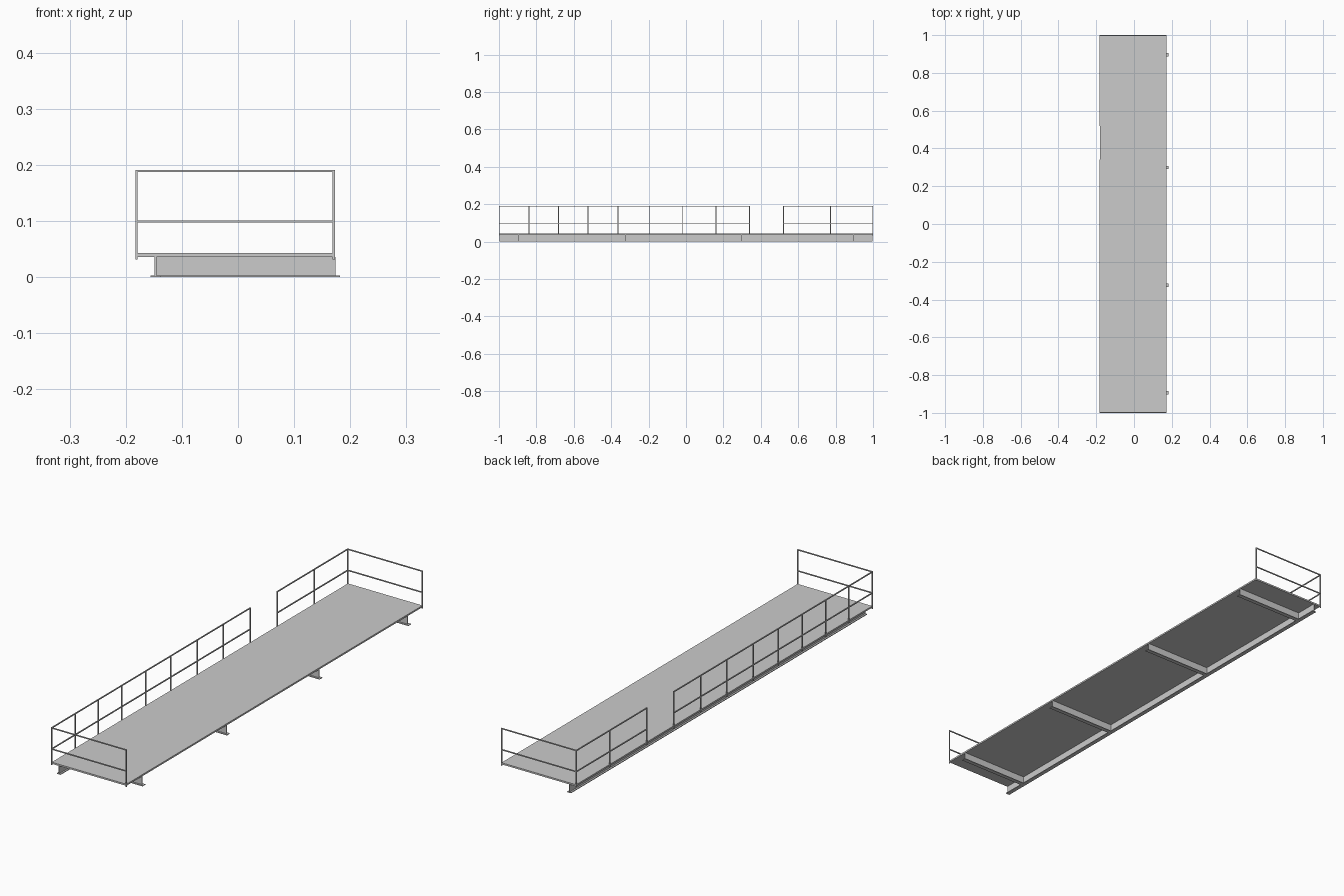
import bpy, bmesh

if "Cube" in bpy.data.objects:
    bpy.data.objects.remove(bpy.data.objects["Cube"])


def boxes(name, spans):
    """One object made of boxes, each given as (x0, x1, y0, y1, z0, z1)."""
    bm = bmesh.new()
    for x0, x1, y0, y1, z0, z1 in spans:
        vs = bmesh.ops.create_cube(bm, size=1)["verts"]
        for v in vs:
            v.co.x = x1 if v.co.x > 0 else x0
            v.co.y = y1 if v.co.y > 0 else y0
            v.co.z = z1 if v.co.z > 0 else z0
    me = bpy.data.meshes.new(name)
    bm.to_mesh(me)
    bm.free()
    ob = bpy.data.objects.new(name, me)
    bpy.context.collection.objects.link(ob)
    return ob


DECK_Z, DECK_TOP = 0.036, 0.043
FLANGE, FW = 0.003, 0.009      # flange thickness, half width
WEB = 0.0015                   # half web thickness
R = 0.0021                     # half rail thickness
XL, XR, YE = -0.1809, 0.1705, 0.9979
POST_Z, MID_Z, TOP_Z = 0.031, 0.099, 0.189

# Deck plate
boxes("deck", [(-0.18, 0.172, -0.998, 0.998, DECK_Z, DECK_TOP)])

# Lengthwise support beam under the left side
bx = -0.147
boxes("long_beam", [
    (bx - WEB, bx + WEB, -0.998, 0.998, FLANGE, DECK_Z),
    (bx - FW, bx + FW, -0.998, 0.998, 0, FLANGE),
])

# Cross beams
for i, y in enumerate((-0.894, -0.325, 0.299, 0.897)):
    boxes(f"cross_beam_{i + 1}", [
        (bx + WEB, 0.174, y - WEB, y + WEB, FLANGE, DECK_Z),
        (bx + FW, 0.182, y - FW, y + FW, 0, FLANGE),
    ])


# Side railings, with a gap for the entrance
def side_railing(name, ys):
    parts = [(XL - R, XL + R, y - R, y + R, POST_Z, TOP_Z) for y in ys]
    for z in (MID_Z, TOP_Z):
        parts.append((XL - R, XL + R, ys[0] - R, ys[-1] + R, z - R, z + R))
    boxes(name, parts)


side_railing("side_railing_long",
             (-YE, -0.84, -0.682, -0.524, -0.364, -0.194, -0.017, 0.16, 0.34))
side_railing("side_railing_short", (0.522, 0.773, YE))

# End railings at front and back
for name, y in (("front_railing", -YE), ("back_railing", YE)):
    parts = [(XR - R, XR + R, y - R, y + R, POST_Z, TOP_Z)]
    for z in (MID_Z, TOP_Z):
        parts.append((XL, XR + R, y - R, y + R, z - R, z + R))
    boxes(name, parts)
